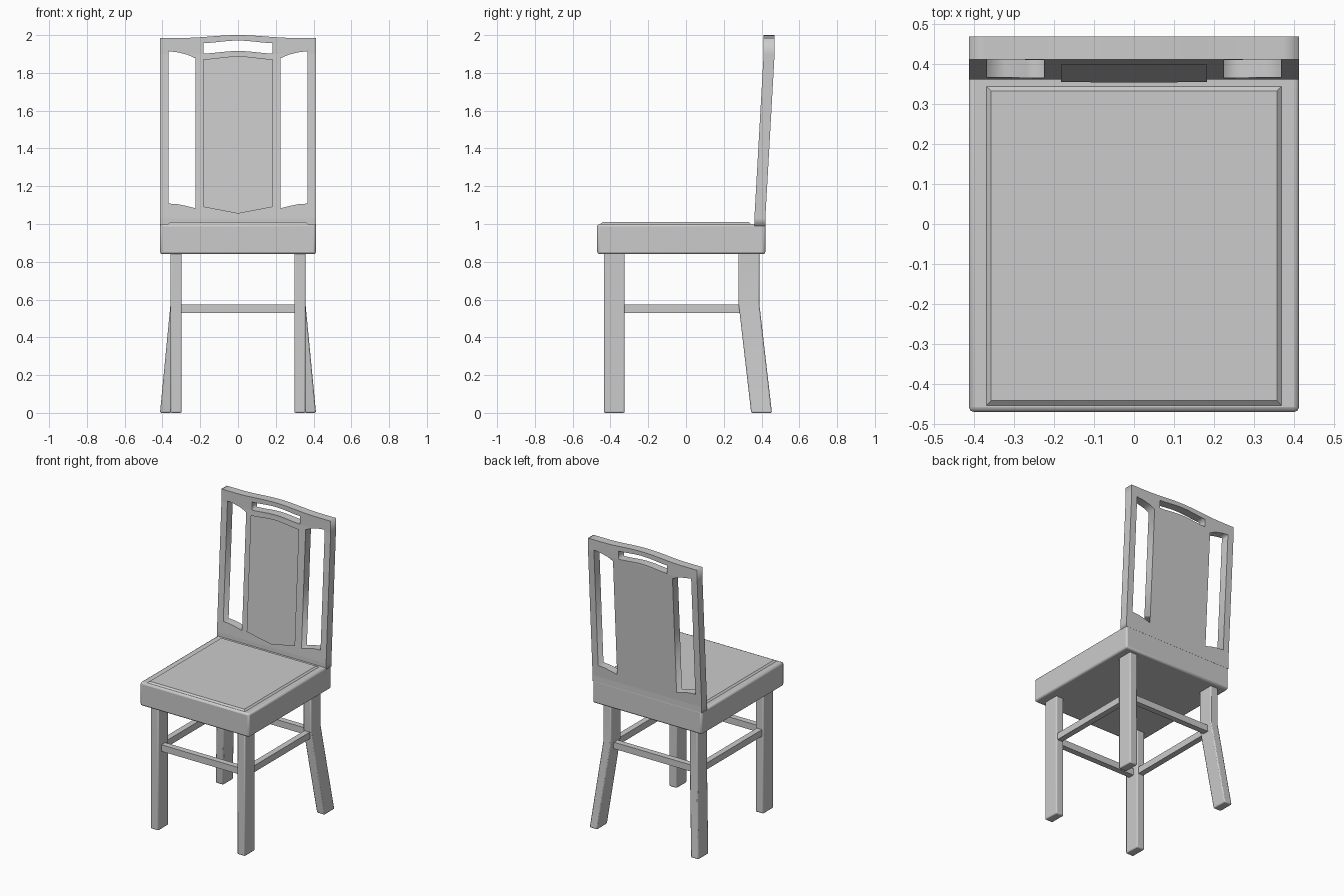
import bpy, bmesh, math
from mathutils import Vector

if "Cube" in bpy.data.objects:
    bpy.data.objects.remove(bpy.data.objects["Cube"], do_unlink=True)

grey = bpy.data.materials.new("plain grey")
grey.use_nodes = True
colour = (0.6, 0.6, 0.6, 1)
grey.diffuse_color = colour
grey.node_tree.nodes["Principled BSDF"].inputs["Base Color"].default_value = colour


def finish(name, bm, bevel=0.0, segments=2):
    """Turn a bmesh into a named object with optional rounded edges."""
    bmesh.ops.recalc_face_normals(bm, faces=bm.faces)
    mesh = bpy.data.meshes.new(name)
    bm.to_mesh(mesh)
    bm.free()
    mesh.materials.append(grey)
    obj = bpy.data.objects.new(name, mesh)
    bpy.context.collection.objects.link(obj)
    if bevel:
        mod = obj.modifiers.new("soft edges", 'BEVEL')
        mod.width, mod.segments = bevel, segments
        bpy.ops.object.select_all(action='DESELECT')
        bpy.context.view_layer.objects.active = obj
        obj.select_set(True)
        bpy.ops.object.shade_smooth_by_angle(angle=math.radians(35))
    return obj


def loft(name, sections, bevel=0.0):
    """Skin rectangles (x0, x1, y0, y1, z), listed from the bottom up."""
    bm = bmesh.new()
    rings = [[bm.verts.new(p) for p in ((a, c, z), (b, c, z), (b, d, z), (a, d, z))]
             for a, b, c, d, z in sections]
    bm.faces.new(rings[0])
    bm.faces.new(rings[-1])
    for low, high in zip(rings, rings[1:]):
        for i in range(4):
            j = (i + 1) % 4
            bm.faces.new((low[i], low[j], high[j], high[i]))
    return finish(name, bm, bevel)


# Seat block with a slightly raised centre field
loft("seat", [(-0.413, 0.413, -0.47, 0.42, 0.84), (-0.413, 0.413, -0.47, 0.42, 1.0)], 0.012)
loft("seat_raised_field", [(-0.37, 0.37, -0.455, 0.345, 0.99),
                           (-0.37, 0.37, -0.455, 0.345, 0.999),
                           (-0.358, 0.358, -0.442, 0.333, 1.01)])

# Legs: straight in front, kicked out and back behind
for side, s in (("left", 1), ("right", -1)):
    def leg_section(shift_x, y, z):
        a, b = sorted((s * (0.298 + shift_x), s * (0.357 + shift_x)))
        return (a, b, y, y + 0.11, z)
    loft(f"front_{side}_leg", [leg_section(0, -0.435, 0), leg_section(0, -0.435, 0.85)], 0.007)
    loft(f"back_{side}_leg", [leg_section(0.056, 0.345, 0), leg_section(0, 0.278, 0.58),
                              leg_section(0, 0.278, 0.85)], 0.007)
    x = 0.328 * s
    loft(f"{side}_stretcher", [(x - 0.02, x + 0.02, -0.34, 0.29, z) for z in (0.53, 0.575)])
for name, y in (("front", -0.38), ("back", 0.333)):
    loft(f"{name}_stretcher", [(-0.31, 0.31, y - 0.02, y + 0.02, z) for z in (0.53, 0.575)])


# Backrest: outlines are drawn flat, then leaned backwards
def arch(x, base, rise, half):
    return base + rise * math.cos(min(abs(x) / half, 1) * math.pi / 2) ** 2


def lean(z):
    return 0.362 + 0.049 * min(max((z - 1.03) / 0.87, 0), 1)


def span(half, n=12):
    return [half * (2 * i / n - 1) for i in range(n + 1)]


outline = [(0.413, 0.99)] + [(x, arch(x, 1.985, 0.015, 0.3)) for x in reversed(span(0.413, 20))]
outline.append((-0.413, 0.99))
slot = [(x, arch(x, 1.902, 0.014, 0.2)) for x in span(0.183)]
slot += [(x, arch(x, 1.957, 0.014, 0.2)) for x in reversed(span(0.183))]
window = [(0.225, 1.083), (0.27, 1.095), (0.32, 1.105), (0.368, 1.108),
          (0.368, 1.915), (0.32, 1.909), (0.27, 1.897), (0.225, 1.877)]
thickness = 0.058

curve = bpy.data.curves.new("backrest_outline", 'CURVE')
curve.dimensions, curve.fill_mode, curve.extrude = '2D', 'BOTH', thickness / 2
for points in (outline, slot, window, [(-x, z) for x, z in reversed(window)]):
    spline = curve.splines.new('POLY')
    spline.points.add(len(points) - 1)
    for p, (x, z) in zip(spline.points, points):
        p.co = (x, z, 0, 1)
    spline.use_cyclic_u = True
helper = bpy.data.objects.new("backrest_outline", curve)
bpy.context.collection.objects.link(helper)
bpy.context.view_layer.update()
flat = helper.evaluated_get(bpy.context.evaluated_depsgraph_get())
bm = bmesh.new()
bm.from_mesh(flat.to_mesh())
flat.to_mesh_clear()
bpy.data.objects.remove(helper, do_unlink=True)
bmesh.ops.remove_doubles(bm, verts=bm.verts, dist=0.0001)
for level in (1.03, 1.9):
    bmesh.ops.bisect_plane(bm, geom=bm.verts[:] + bm.edges[:] + bm.faces[:],
                           plane_co=(0, level, 0), plane_no=(0, 1, 0))
for v in bm.verts:
    x, z, depth = v.co
    v.co = (x, lean(z) + thickness / 2 - depth, z)
finish("backrest_frame", bm)

# Raised splat panel with a sloping border
panel = [(-0.183, 1.09), (0, 1.055), (0.183, 1.09)]
panel += [(x, arch(x, 1.872, 0.016, 0.2)) for x in reversed(span(0.183))]
bm = bmesh.new()
border = bm.faces.new([bm.verts.new((x, lean(z) + 0.002, z)) for x, z in panel])
bmesh.ops.inset_region(bm, faces=[border], thickness=0.012, depth=0)
for v in border.verts:
    v.co.y = lean(v.co.z) - 0.01
finish("backrest_panel", bm)
